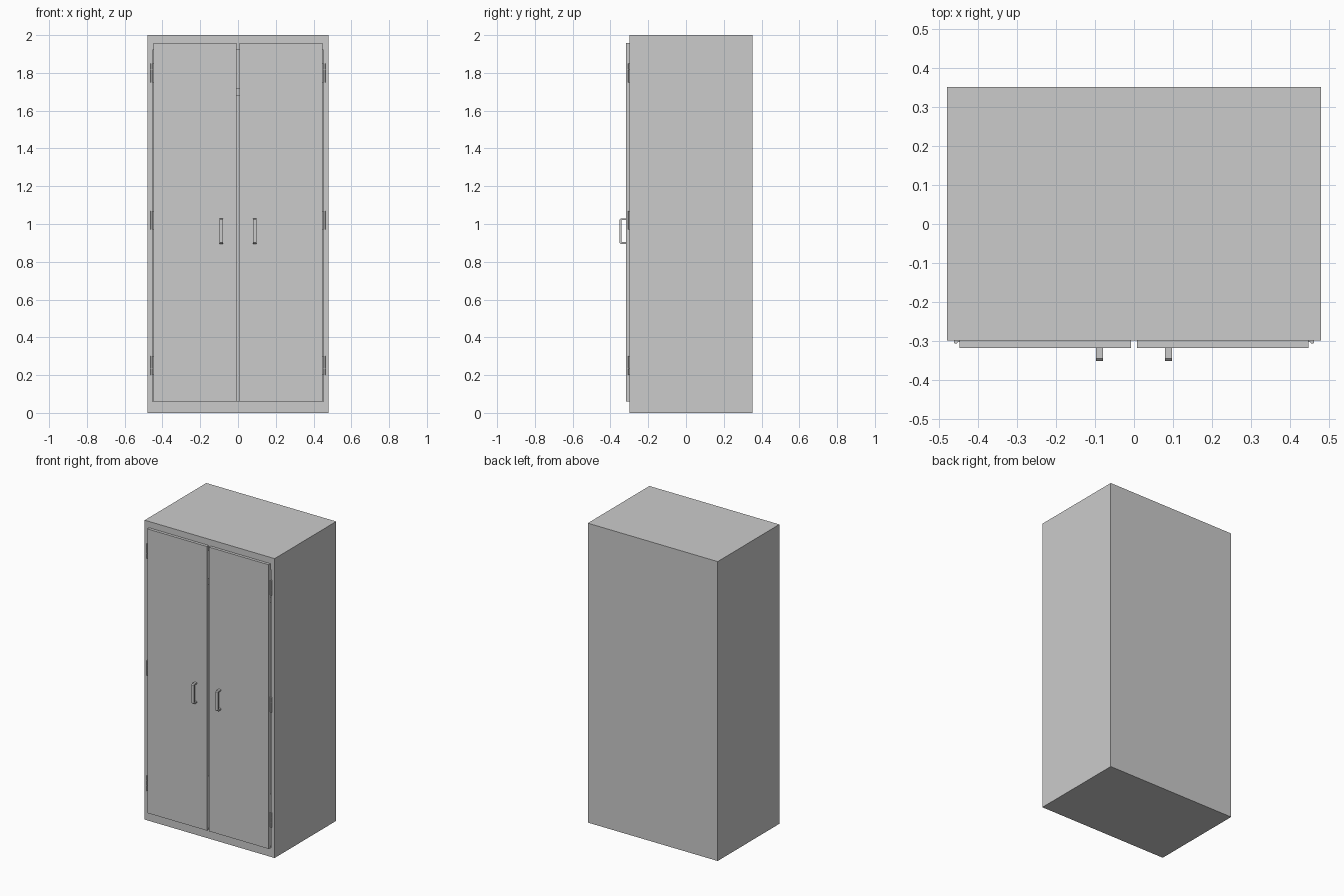
import bpy, bmesh, math

if "Cube" in bpy.data.objects:
    bpy.data.objects.remove(bpy.data.objects["Cube"])


def finish(bm, name):
    bmesh.ops.recalc_face_normals(bm, faces=bm.faces)
    mesh = bpy.data.meshes.new(name)
    bm.to_mesh(mesh)
    bm.free()
    ob = bpy.data.objects.new(name, mesh)
    bpy.context.collection.objects.link(ob)
    return ob


def box(name, x, y, z):
    bm = bmesh.new()
    bmesh.ops.create_cube(bm, size=1)
    for v in bm.verts:
        for i, (lo, hi) in enumerate((x, y, z)):
            v.co[i] = lo if v.co[i] < 0 else hi
    return finish(bm, name)


FRONT, BACK = -0.299, 0.351

# Hollow carcass: box with its front face inset and pushed inward
body = box("cabinet_body", (-0.48, 0.48), (FRONT, BACK), (0, 2))
bm = bmesh.new()
bm.from_mesh(body.data)
face = min(bm.faces, key=lambda f: f.calc_center_median().y)
bmesh.ops.inset_individual(bm, faces=[face], thickness=0.04)
for v in face.verts:
    v.co.z = 0.06 if v.co.z < 1 else 1.92
inner = bmesh.ops.extrude_discrete_faces(bm, faces=[face])["faces"][0]
for v in inner.verts:
    v.co.y = BACK - 0.02
bm.to_mesh(body.data)
bm.free()

# Interior shelf seen through the gap between the doors
box("shelf", (-0.44, 0.44), (FRONT + 0.03, BACK - 0.02), (1.68, 1.72))


def handle(name, x):
    # Side profile (y, z) of a bracket handle with clipped outer corners
    y0, y1, z0, z1, t, c = -0.317, -0.351, 0.895, 1.03, 0.009, 0.006
    profile = [(y0, z0), (y1 + c, z0), (y1, z0 + c), (y1, z1 - c),
               (y1 + c, z1), (y0, z1), (y0, z1 - t), (y1 + t, z1 - t),
               (y1 + t, z0 + t), (y0, z0 + t)]
    bm = bmesh.new()
    f = bm.faces.new([bm.verts.new((x - 0.009, y, z)) for y, z in profile])
    ext = bmesh.ops.extrude_face_region(bm, geom=[f])["geom"]
    bmesh.ops.translate(bm, vec=(0.018, 0, 0),
                        verts=[g for g in ext if isinstance(g, bmesh.types.BMVert)])
    finish(bm, name)


def hinge(name, s, z):
    # Leaf plate plus a barrel of three knuckles
    x = s * 0.457
    box(name + "_leaf", sorted((x, s * 0.448)), (FRONT - 0.003, FRONT + 0.001),
        (z - 0.05, z + 0.05))
    for k in (-1, 0, 1):
        bpy.ops.mesh.primitive_cylinder_add(vertices=12, radius=0.005, depth=0.0325,
                                            location=(x, -0.302, z + k * 0.0338))
        ob = bpy.context.object
        ob.name = name + "_knuckle"
        bpy.ops.object.shade_smooth_by_angle(angle=math.radians(40))


# Mirrored doors, handles and hinges
for side, s in (("left", -1), ("right", 1)):
    box(side + "_door", sorted((s * 0.008, s * 0.448)), (-0.318, FRONT), (0.06, 1.958))
    handle(side + "_handle", s * 0.089)
    for level, z in (("lower", 0.25), ("middle", 1.02), ("upper", 1.80)):
        hinge(f"{side}_{level}_hinge", s, z)
